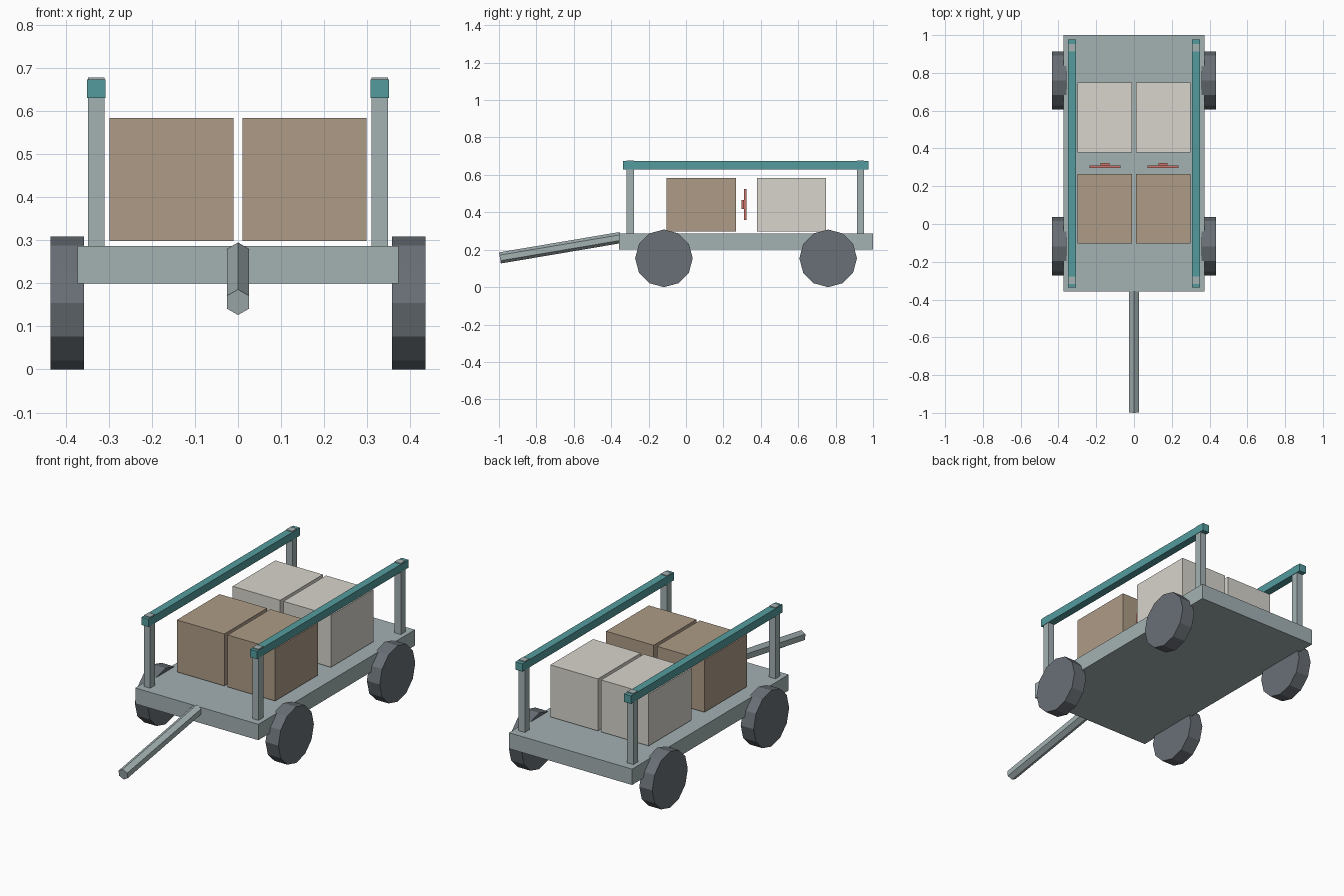
import bpy
import bmesh
from mathutils import Matrix, Vector

if "Cube" in bpy.data.objects:
    bpy.data.objects.remove(bpy.data.objects["Cube"])


def material(name, rgb):
    m = bpy.data.materials.new(name)
    m.diffuse_color = (*rgb, 1)
    m.use_nodes = True
    m.node_tree.nodes["Principled BSDF"].inputs["Base Color"].default_value = m.diffuse_color
    return m


STEEL = material("steel", (0.37, 0.44, 0.45))
TEAL = material("teal", (0.09, 0.33, 0.34))
RUBBER = material("rubber", (0.14, 0.16, 0.18))
CARDBOARD = material("cardboard", (0.42, 0.33, 0.24))
WHITE = material("white", (0.68, 0.66, 0.60))
RED = material("red", (0.60, 0.18, 0.15))


def finish(name, bm, mat):
    me = bpy.data.meshes.new(name)
    bm.to_mesh(me)
    bm.free()
    me.materials.append(mat)
    ob = bpy.data.objects.new(name, me)
    bpy.context.collection.objects.link(ob)
    return ob


def box(name, x, y, z, mat):
    """Box from (min, max) pairs on each axis."""
    bm = bmesh.new()
    size = [b - a for a, b in (x, y, z)]
    mid = [(a + b) / 2 for a, b in (x, y, z)]
    bmesh.ops.create_cube(bm, size=1, matrix=Matrix.Translation(mid) @ Matrix.Diagonal((*size, 1)))
    return finish(name, bm, mat)


def rod(name, start, end, radius, sides, mat, turn=0.0):
    """Flat-sided cylinder between two points."""
    a, b = Vector(start), Vector(end)
    axis = b - a
    rot = axis.to_track_quat('Z', 'Y').to_matrix().to_4x4()
    bm = bmesh.new()
    bmesh.ops.create_cone(bm, cap_ends=True, segments=sides, radius1=radius, radius2=radius,
                          depth=axis.length,
                          matrix=Matrix.Translation((a + b) / 2) @ rot @ Matrix.Rotation(turn, 4, 'Z'))
    return finish(name, bm, mat)


def span(s, a, b):
    """Mirror an x range to side s."""
    return tuple(sorted((s * a, s * b)))


# Cart bed and hexagonal tow bar
box("cart_bed", (-0.373, 0.373), (-0.357, 1.0), (0.20, 0.287), STEEL)
rod("tow_bar", (0, -0.995, 0.156), (0, -0.35, 0.265), 0.030, 6, STEEL)

for s, side in ((-1, "left"), (1, "right")):
    # Wheels
    for y, end in ((-0.118, "front"), (0.760, "rear")):
        rod(f"{end}_wheel_{side}", (s * 0.357, y, 0.154), (s * 0.435, y, 0.154), 0.154, 12, RUBBER)
    # Corner posts, poking slightly through the rail
    for y, end in ((-0.298, "front"), (0.933, "rear")):
        box(f"{end}_post_{side}", span(s, 0.310, 0.348), (y - 0.02, y + 0.02), (0.28, 0.677), STEEL)
    # Side rail
    box(f"side_rail_{side}", span(s, 0.308, 0.350), (-0.336, 0.977), (0.63, 0.673), TEAL)
    # Crates
    box(f"front_crate_{side}", span(s, 0.010, 0.298), (-0.104, 0.266), (0.298, 0.583), CARDBOARD)
    box(f"rear_crate_{side}", span(s, 0.010, 0.298), (0.379, 0.749), (0.298, 0.583), WHITE)
    # Cross marker between the crates: one flat bar in front of the other
    box(f"cross_bar_horizontal_{side}", span(s, 0.072, 0.236), (0.297, 0.311), (0.418, 0.467), RED)
    box(f"cross_bar_vertical_{side}", span(s, 0.130, 0.178), (0.310, 0.323), (0.360, 0.525), RED)
